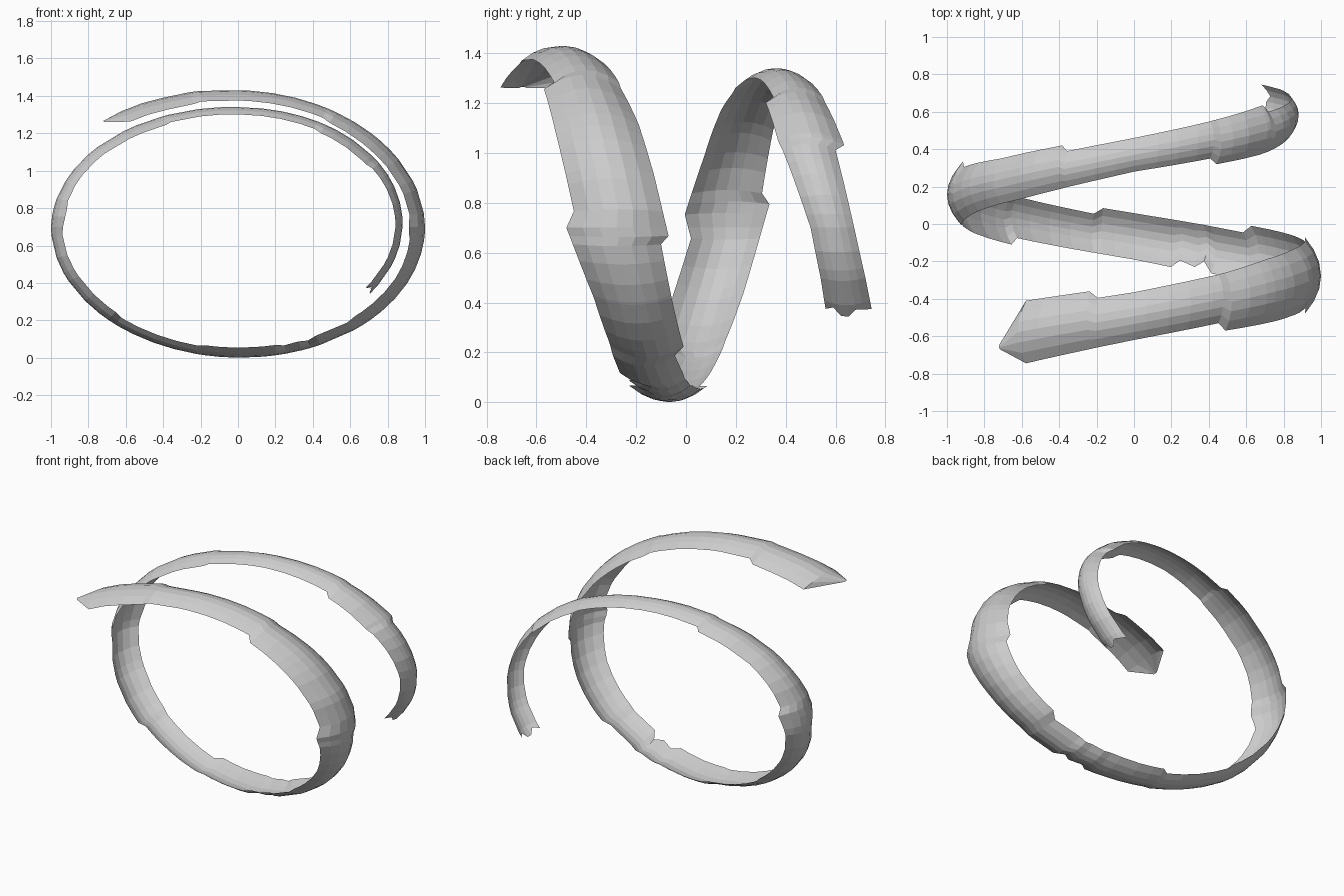
import bpy, bmesh
from math import sin, cos, radians

if "Cube" in bpy.data.objects:
    bpy.data.objects.remove(bpy.data.objects["Cube"])

ZC = 0.70      # height of the coil axis
STRIPS = 6     # faces across the band
STEP = 7       # degrees per row

# Coil radii: clockwise angle from the top, x radius, z radius
RADII = [(-45, 1.02, .80), (-24, .99, .755), (0, .985, .73), (45, .99, .72),
         (90, 1.0, .71), (180, 1.0, .70), (270, 1.0, .68), (315, .98, .66),
         (360, .93, .64), (405, .90, .635), (450, .88, .63), (490, .86, .62)]

# Front edge of the band, with torn notches: angle, y
FRONT = [(-45, -.67), (-38, -.745), (0, -.62), (29, -.53), (32, -.57),
         (55, -.52), (84, -.45), (90, -.48), (116, -.37), (135, -.31),
         (154, -.265), (157, -.20), (160, -.23), (165, -.195), (168, -.23),
         (180, -.19), (221, -.075), (224, -.11), (245, -.05), (266, .02),
         (275, -.005), (297, .07), (321, .14), (360, .28), (388, .35),
         (391, .32), (413, .37), (430, .43), (450, .50), (470, .54), (484, .56)]

# Back edge of the band
BACK = [(-45, -.64), (-38, -.41), (-15, -.36), (-12, -.395), (0, -.365),
        (32, -.26), (50, -.19), (70, -.13), (93, -.07), (96, -.10),
        (115, -.06), (138, -.01), (142, -.045), (190, .085), (193, .055),
        (219, .14), (245, .23), (279, .335), (283, .305), (310, .35),
        (335, .42), (337, .39), (360, .46), (415, .635), (418, .60),
        (450, .675), (470, .72), (484, .745)]


def lerp_table(table, t, col=1):
    for a, b in zip(table, table[1:]):
        if t <= b[0]:
            f = max(0, (t - a[0]) / (b[0] - a[0]))
            return a[col] + (b[col] - a[col]) * f
    return table[-1][col]


# Row angles: an even spread, replaced by the notch angles where they are close
key = sorted({p[0] for p in FRONT + BACK})
angles = sorted(set(key) | {t for t in range(-45, 484, STEP)
                            if min(abs(t - k) for k in key) > 3})
ragged_end = [0, -2, 1, 1, -2, -1, 0]

bm = bmesh.new()
rows = []
for t in angles:
    lo, hi = lerp_table(FRONT, t), lerp_table(BACK, t)
    half = (hi - lo) / 2
    row = []
    for i in range(STRIPS + 1):
        u = 2 * i / STRIPS - 1
        tt = radians(t + (ragged_end[i] if t == angles[-1] else 0))
        sag = 0.43 * half * u * u          # outward bulge of the band
        x = (lerp_table(RADII, t, 1) - sag) * sin(tt)
        z = ZC + (lerp_table(RADII, t, 2) - sag) * cos(tt)
        row.append(bm.verts.new((x, (lo + hi) / 2 + half * u, z)))
    rows.append(row)

for r, s in zip(rows, rows[1:]):
    for i in range(STRIPS):
        bm.faces.new((r[i], s[i], s[i + 1], r[i + 1]))
bmesh.ops.recalc_face_normals(bm, faces=bm.faces)
# Make the sheet face outward
bm.faces.ensure_lookup_table()
f = bm.faces[len(bm.faces) // 2]
c = f.calc_center_median()
if f.normal.x * c.x + f.normal.z * (c.z - ZC) < 0:
    bmesh.ops.reverse_faces(bm, faces=bm.faces)

# Spiral ribbon
mesh = bpy.data.meshes.new("spiral_ribbon")
bm.to_mesh(mesh)
bm.free()
ribbon = bpy.data.objects.new("spiral_ribbon", mesh)
bpy.context.collection.objects.link(ribbon)
